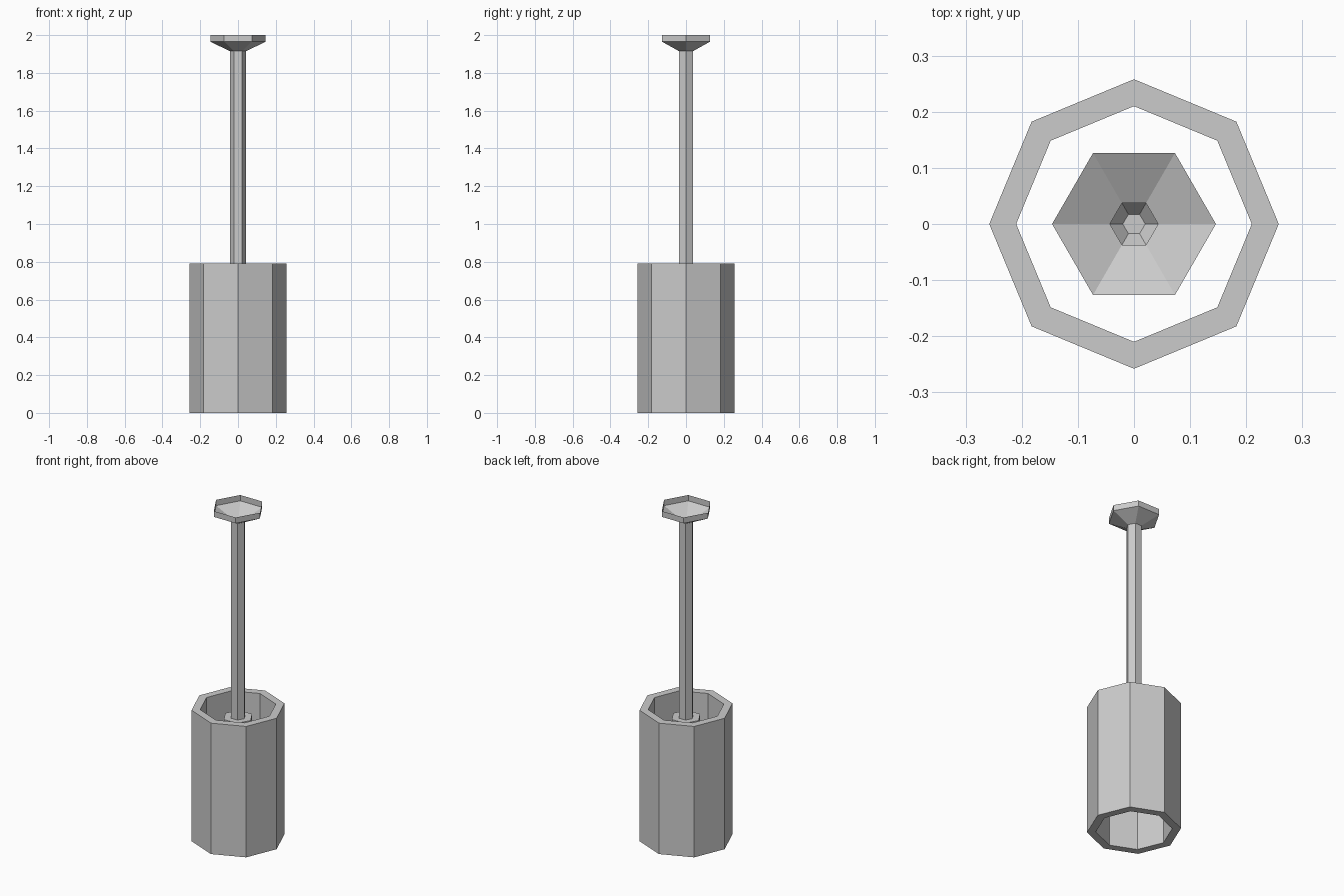
import bpy
import bmesh
from math import cos, sin, tau

cube = bpy.data.objects.get("Cube")
if cube:
    bpy.data.objects.remove(cube, do_unlink=True)

grey = bpy.data.materials.new("light_grey")
grey.use_nodes = True
colour = (0.6, 0.6, 0.6, 1)
grey.diffuse_color = colour
grey.node_tree.nodes["Principled BSDF"].inputs["Base Color"].default_value = colour


def lathe(name, profile, sides, closed=False, cap=False):
    """Flat-faced solid of revolution from (radius, height) points."""
    bm = bmesh.new()
    rings = [[bm.verts.new((r * cos(tau * i / sides), r * sin(tau * i / sides), z))
              for i in range(sides)] for r, z in profile]
    pairs = list(zip(rings, rings[1:]))
    if closed:
        pairs.append((rings[-1], rings[0]))
    for a, b in pairs:
        for i in range(sides):
            j = (i + 1) % sides
            bm.faces.new((a[i], b[i], b[j], a[j]))
    if cap:
        bm.faces.new(list(reversed(rings[-1])))
    mesh = bpy.data.meshes.new(name)
    bm.to_mesh(mesh)
    bm.free()
    mesh.materials.append(grey)
    obj = bpy.data.objects.new(name, mesh)
    bpy.context.collection.objects.link(obj)
    return obj


# Open octagonal shade with a thick wall
lathe("shade", [(0.258, 0.79), (0.258, 0), (0.21, 0), (0.21, 0.79)], 8, closed=True)

# Ceiling cup, open at the top
lathe("ceiling_cup", [(0.146, 2), (0.146, 1.965), (0.043, 1.915)], 6)

# Hollow hanging rod
lathe("rod", [(0.043, 1.915), (0.043, 0.73)], 6)

# Lamp socket with a tapered lower end
lathe("socket", [(0.043, 0.73), (0.085, 0.73), (0.085, 0.56), (0.02, 0.48)], 6, cap=True)
